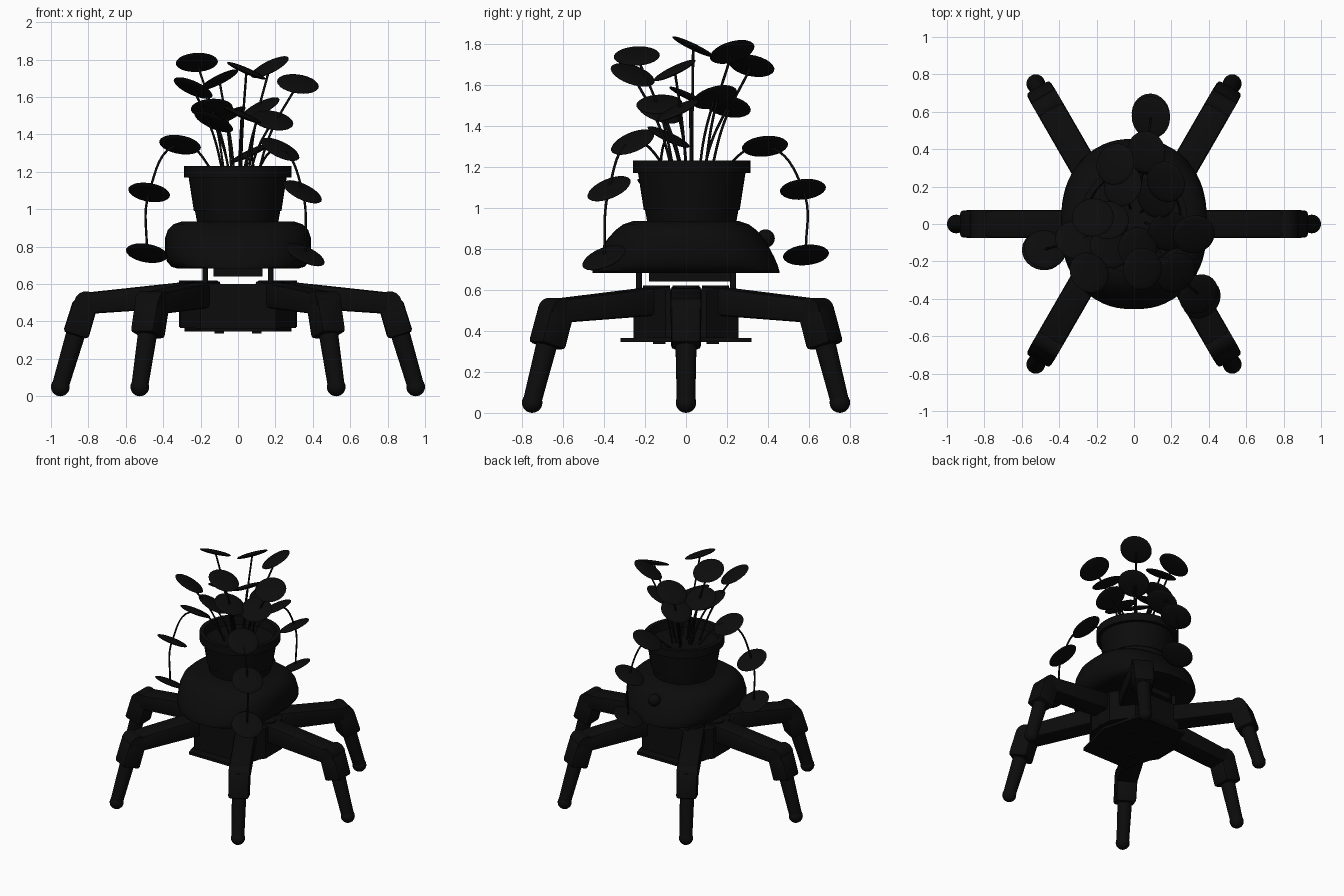
import bpy, bmesh, math
from mathutils import Matrix, Vector

if "Cube" in bpy.data.objects:
    bpy.data.objects.remove(bpy.data.objects["Cube"])

BLACK = bpy.data.materials.new("matte_black")
BLACK.diffuse_color = (0.0035, 0.0035, 0.0035, 1)
BLACK.use_nodes = True
BLACK.node_tree.nodes["Principled BSDF"].inputs["Base Color"].default_value = BLACK.diffuse_color


def finish(name, bm, mat=Matrix(), angle=35):
    bmesh.ops.recalc_face_normals(bm, faces=bm.faces)
    me = bpy.data.meshes.new(name)
    bm.to_mesh(me)
    bm.free()
    me.transform(mat)
    me.materials.append(BLACK)
    me.shade_smooth()
    me.set_sharp_from_angle(angle=math.radians(angle))
    ob = bpy.data.objects.new(name, me)
    bpy.context.collection.objects.link(ob)
    return ob


def align(p, q):
    # frame with z along p->q, placed at the midpoint
    d = q - p
    return Matrix.Translation((p + q) / 2) @ d.to_track_quat('Z', 'Y').to_matrix().to_4x4()


def rod(name, p, q, r1, r2, mat=Matrix(), segs=24):
    p, q = Vector(p), Vector(q)
    bm = bmesh.new()
    bmesh.ops.create_cone(bm, cap_ends=True, segments=segs, radius1=r1, radius2=r2,
                          depth=(q - p).length)
    return finish(name, bm, mat @ align(p, q))


def beam(name, p, q, size1, size2, mat=Matrix(), bevel=0.018):
    # tapered box from p to q in the xz plane; size = (width in y, depth in plane)
    p, q = Vector(p), Vector(q)
    d = (q - p).normalized()
    side, up = Vector((0, 1, 0)), Vector((-d.z, 0, d.x))
    bm = bmesh.new()
    bmesh.ops.create_cube(bm, size=1)
    for v in bm.verts:
        c, (w, h) = (p, size1) if v.co.x < 0 else (q, size2)
        v.co = c + side * (v.co.y * w) + up * (v.co.z * h)
    if bevel:
        bmesh.ops.bevel(bm, geom=bm.edges[:], offset=bevel, segments=2,
                        affect='EDGES', profile=0.5)
    return finish(name, bm, mat)


def box(name, lo, hi, bevel=0.0):
    y, z = (lo[1] + hi[1]) / 2, (lo[2] + hi[2]) / 2
    s = (hi[1] - lo[1], hi[2] - lo[2])
    return beam(name, (lo[0], y, z), (hi[0], y, z), s, s, bevel=bevel)


def ball(name, c, scale, mat=Matrix(), segs=24):
    bm = bmesh.new()
    bmesh.ops.create_uvsphere(bm, u_segments=segs, v_segments=segs // 2, radius=1)
    return finish(name, bm, mat @ Matrix.Translation(c) @ Matrix.Diagonal((*scale, 1)), 60)


def prism(name, outline, z1, z2):
    bm = bmesh.new()
    f = bm.faces.new([bm.verts.new((x, y, z1)) for x, y in outline])
    up = bmesh.ops.extrude_face_region(bm, geom=[f])
    bmesh.ops.translate(bm, vec=(0, 0, z2 - z1),
                        verts=[g for g in up['geom'] if isinstance(g, bmesh.types.BMVert)])
    return finish(name, bm)


def loft(name, rings, n=48, power=2.0, centre=(0, 0)):
    # stack of superellipse rings (rx, ry, z), capped at both ends
    bm = bmesh.new()
    loops = []
    for rx, ry, z in rings:
        loop = []
        for i in range(n):
            a = 2 * math.pi * i / n
            c, s = math.cos(a), math.sin(a)
            x = math.copysign(abs(c) ** (2 / power), c) * rx
            y = math.copysign(abs(s) ** (2 / power), s) * ry
            loop.append(bm.verts.new((x + centre[0], y + centre[1], z)))
        loops.append(loop)
    for a, b in zip(loops, loops[1:]):
        for i in range(n):
            j = (i + 1) % n
            bm.faces.new((a[i], a[j], b[j], b[i]))
    bm.faces.new(loops[0])
    bm.faces.new(loops[-1])
    return finish(name, bm, angle=40)


# legs: six copies about the chassis
for k in range(6):
    a = math.radians(60 * k)
    d = Vector((math.cos(a), math.sin(a), 0))
    foot = Vector((math.copysign(0.525, d.x), math.copysign(0.75, d.y), 0))
    if k % 3 == 0:
        foot = Vector((math.copysign(0.95, d.x), 0, 0))
    m = Matrix.Translation(foot - d * 0.70) @ Matrix.Rotation(a, 4, 'Z')
    rod("hip_servo", (0, 0, 0.37), (0, 0, 0.62), 0.065, 0.065, m)
    beam("upper_leg", (-0.05, 0, 0.55), (0.56, 0, 0.497), (0.15, 0.14), (0.15, 0.115), m)
    rod("knee", (0.562, -0.074, 0.497), (0.562, 0.074, 0.497), 0.064, 0.064, m)
    beam("shin_socket", (0.565, 0, 0.50), (0.618, 0, 0.325), (0.15, 0.135), (0.145, 0.14), m)
    rod("shin", (0.61, 0, 0.36), (0.70, 0, 0.055), 0.052, 0.045, m)
    ball("foot", (0.70, 0, 0.05), (0.05, 0.05, 0.05), m)

# chassis: body, base plate, neck block and posts
prism("chassis", [(-0.31, -0.1), (-0.2, -0.255), (0.2, -0.255), (0.31, -0.1),
                  (0.31, 0.1), (0.2, 0.255), (-0.2, 0.255), (-0.31, 0.1)], 0.365, 0.60)
prism("base_plate", [(-0.285, 0), (-0.2, -0.32), (0.2, -0.32),
                     (0.285, 0), (0.2, 0.32), (-0.2, 0.32)], 0.345, 0.366)
box("neck_block", (-0.13, -0.18, 0.64), (0.13, 0.24, 0.70))
for sx in (-1, 1):
    for sy in (-1, 1):
        x, y = 0.175 * sx, 0.23 * sy
        rod("post", (x, y, 0.58), (x, y, 0.72), 0.015, 0.015, segs=12)
        box("clip", (0.1 * sx - 0.025, 0.13 * sy - 0.03, 0.335),
            (0.1 * sx + 0.025, 0.13 * sy + 0.03, 0.35))

# rounded shell with a button at the back
loft("shell", [(0.32, 0.455, 0.682), (0.355, 0.455, 0.692), (0.38, 0.447, 0.72),
               (0.39, 0.43, 0.76), (0.39, 0.385, 0.845), (0.375, 0.345, 0.89),
               (0.345, 0.305, 0.92), (0.30, 0.26, 0.935)], 64, 2.45)
ball("button", (0, 0.388, 0.85), (0.045, 0.045, 0.045))

# plant pot, hollow down to the soil
pot = [(0.215, 0.92), (0.228, 0.99), (0.234, 0.99), (0.262, 1.17), (0.287, 1.17),
       (0.287, 1.23), (0.255, 1.23), (0.247, 1.165)]
loft("pot", [(r, r, z) for r, z in pot], centre=(-0.002, 0.028))


def leaf(p, gx, gy):
    n = Vector((-gx, -gy, 1)).to_track_quat('Z', 'Y').to_matrix().to_4x4()
    ball("leaf", (0, 0, 0), (0.113, 0.113, 0.016), Matrix.Translation(p) @ n)


def stem(points):
    cu = bpy.data.curves.new("stem", 'CURVE')
    cu.dimensions = '3D'
    cu.bevel_depth = 0.0065
    cu.bevel_resolution = 1
    cu.resolution_u = 8
    cu.use_fill_caps = True
    sp = cu.splines.new('BEZIER')
    sp.bezier_points.add(len(points) - 1)
    for b, p in zip(sp.bezier_points, points):
        b.co = p
        b.handle_left_type = b.handle_right_type = 'AUTO'
    cu.materials.append(BLACK)
    bpy.context.collection.objects.link(bpy.data.objects.new("stem", cu))


# upright leaves: x, y, z and surface slope
upright = [(-0.22, 0.035, 1.785, 0.05, -0.48), (0.045, -0.24, 1.74, -0.43, 0.05),
           (0.17, 0.225, 1.76, 0.5, 0.3), (0.32, -0.055, 1.67, -0.15, 0.48),
           (-0.24, -0.26, 1.648, -0.45, -0.35), (-0.10, 0.32, 1.693, 0.5, -0.2),
           (-0.14, 0.02, 1.54, 0.05, -0.48), (0.02, -0.13, 1.505, -0.43, 0.05),
           (0.12, 0.14, 1.54, 0.5, 0.3), (0.185, -0.04, 1.475, -0.2, 0.48),
           (-0.13, -0.13, 1.468, -0.45, -0.35), (-0.06, 0.205, 1.495, 0.5, -0.2)]
for x, y, z, gx, gy in upright:
    leaf((x, y, z), gx, gy)
    stem([(x * 0.3, y * 0.3 + 0.02, 1.15), (x * 0.55, y * 0.55 + 0.012, 1.15 + (z - 1.15) * 0.5),
          (x, y, z)])

# trailing stems with three leaves each
trailing = [([(0.065, 0.385, 1.30), (0.09, 0.57, 1.09), (0.09, 0.585, 0.77)], 0.47, 0.1),
            ([(-0.31, -0.085, 1.345), (-0.475, -0.135, 1.09), (-0.488, -0.145, 0.765)], -0.17, -0.47),
            ([(0.225, -0.26, 1.32), (0.345, -0.375, 1.093), (0.36, -0.40, 0.757)], -0.48, 0.42)]
for pts, gx, gy in trailing:
    for p in pts:
        leaf(p, gx, gy)
    x, y, _ = pts[0]
    stem([(x * 0.3, y * 0.3 + 0.02, 1.15)] + pts)
